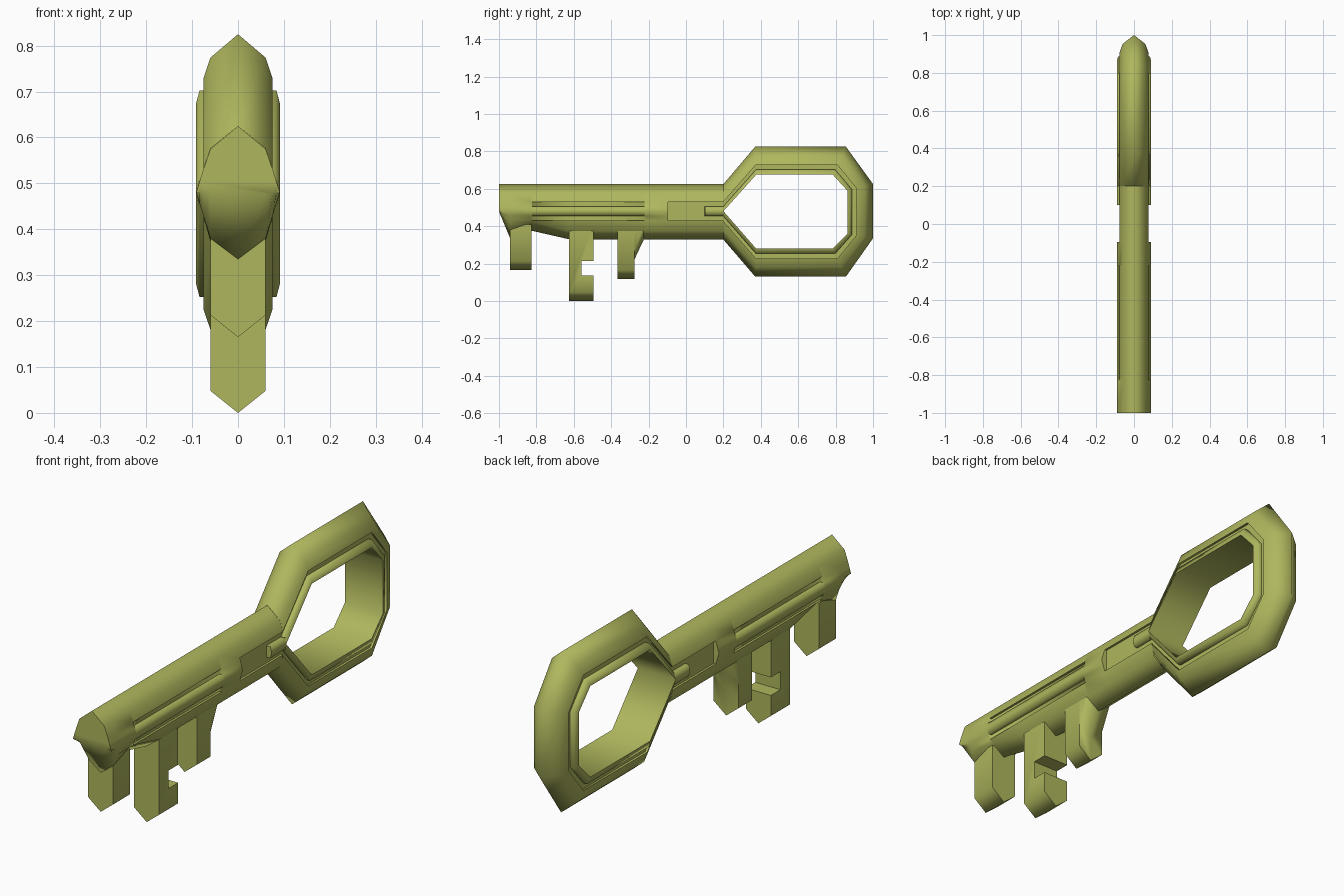
import bpy, bmesh, math

if "Cube" in bpy.data.objects:
    bpy.data.objects.remove(bpy.data.objects["Cube"])

mat = bpy.data.materials.new("key_olive")
mat.diffuse_color = (0.43, 0.47, 0.11, 1)
mat.use_nodes = True
mat.node_tree.nodes["Principled BSDF"].inputs["Base Color"].default_value = mat.diffuse_color


def make(name, bm):
    bmesh.ops.remove_doubles(bm, verts=bm.verts, dist=1e-5)
    bmesh.ops.recalc_face_normals(bm, faces=bm.faces)
    me = bpy.data.meshes.new(name)
    bm.to_mesh(me)
    bm.free()
    ob = bpy.data.objects.new(name, me)
    bpy.context.collection.objects.link(ob)
    me.materials.append(mat)
    return ob


def loft(name, sections, cap_start=True, cap_end=True):
    """Skin a list of closed sections that share a point count."""
    bm = bmesh.new()
    rings = [[bm.verts.new(p) for p in s] for s in sections]
    n = len(rings[0])
    for a, b in zip(rings, rings[1:]):
        for i in range(n):
            j = (i + 1) % n
            bm.faces.new((a[i], a[j], b[j], b[i]))
    if cap_start:
        bm.faces.new(rings[0])
    if cap_end:
        bm.faces.new(rings[-1])
    return make(name, bm)


def smooth(ob):
    bpy.ops.object.select_all(action='DESELECT')
    ob.select_set(True)
    bpy.context.view_layer.objects.active = ob
    bpy.ops.object.shade_smooth_by_angle(angle=math.radians(84))


# Shaft: faceted section, with slots, recess and tongue changing along y
def shaft_section(y, b, mode):
    s1, s2, m, r = {"plain": (.0757, .0835, .0835, .091),
                    "slots": (.066, .066, .0835, .091),
                    "recess": (.066, .066, .066, .066),
                    "tongue": (.066, .066, .084, .091)}[mode]
    low = max(b, min(b + .045, .425))
    half = [(0, .625), (.06, .575), (.0757, .53), (s1, .53), (s2, .505), (m, .505),
            (r, .48), (m, .455), (s2, .455), (s1, .43), (.0757, .43), (.06, low), (0, b)]
    half = [(x, max(z, b)) for x, z in half]
    full = half + [(-x, z) for x, z in half[-2:0:-1]]
    return [(x, y, z) for x, z in full]


stations = [(-1, .478, "plain"), (-.94, .335, "plain"), (-.825, .375, "plain"),
            (-.823, .375, "slots"), (-.625, .33, "slots"), (-.222, .328, "slots"),
            (-.22, .328, "plain"), (-.096, .328, "plain"), (-.095, .328, "recess"),
            (.1, .328, "recess"), (.101, .328, "tongue"), (.2, .328, "tongue")]
shaft = loft("shaft", [shaft_section(*s) for s in stations], cap_end=False)

# Bow: stepped section swept around an open octagon whose ends meet the shaft
outer = [(.2, .625), (.37, .825), (.855, .825), (1, .625),
         (1, .335), (.855, .13), (.37, .13), (.2, .328)]
inner = [(.2, .48), (.375, .675), (.785, .675), (.863, .59),
         (.863, .36), (.785, .28), (.375, .28), (.2, .48)]
step = [(0, 0), (.34, .06), (.65, .0757), (.65, .066), (.82, .066), (.82, .084), (1, .091)]
ring = step + [(t, -x) for t, x in step[:0:-1]]
bow = loft("bow", [[(x, o[0] + (i[0] - o[0]) * t, o[1] + (i[1] - o[1]) * t)
                    for t, x in ring] for o, i in zip(outer, inner)], False, False)


# Teeth: wedge-bottomed blocks, given as (y, bottom z) stations
def tooth(name, pts, top=.41):
    return loft(name, [[(-.06, y, top), (-.06, y, z + .048), (0, y, z),
                        (.06, y, z + .048), (.06, y, top)] for y, z in pts])


tip_tooth = tooth("tip_tooth", [(-.94, .165), (-.825, .165)])
long_tooth = tooth("long_tooth", [(-.625, 0), (-.495, 0)])
short_tooth = tooth("short_tooth", [(-.365, .118), (-.275, .118),
                                    (-.274, .225), (-.22, .34)])

# Notch cut from the long tooth
bpy.ops.mesh.primitive_cube_add(size=1, location=(0, -.51, .176))
notch = bpy.context.object
notch.name = "notch_cutter"
notch.scale = (.3, .1, .078)
mod = long_tooth.modifiers.new("notch", 'BOOLEAN')
mod.object = notch
mod.operation = 'DIFFERENCE'
mod.solver = 'EXACT'
bpy.context.view_layer.objects.active = long_tooth
bpy.ops.object.modifier_apply(modifier="notch")
bpy.data.objects.remove(notch)

for ob in (shaft, bow, tip_tooth, long_tooth, short_tooth):
    smooth(ob)
